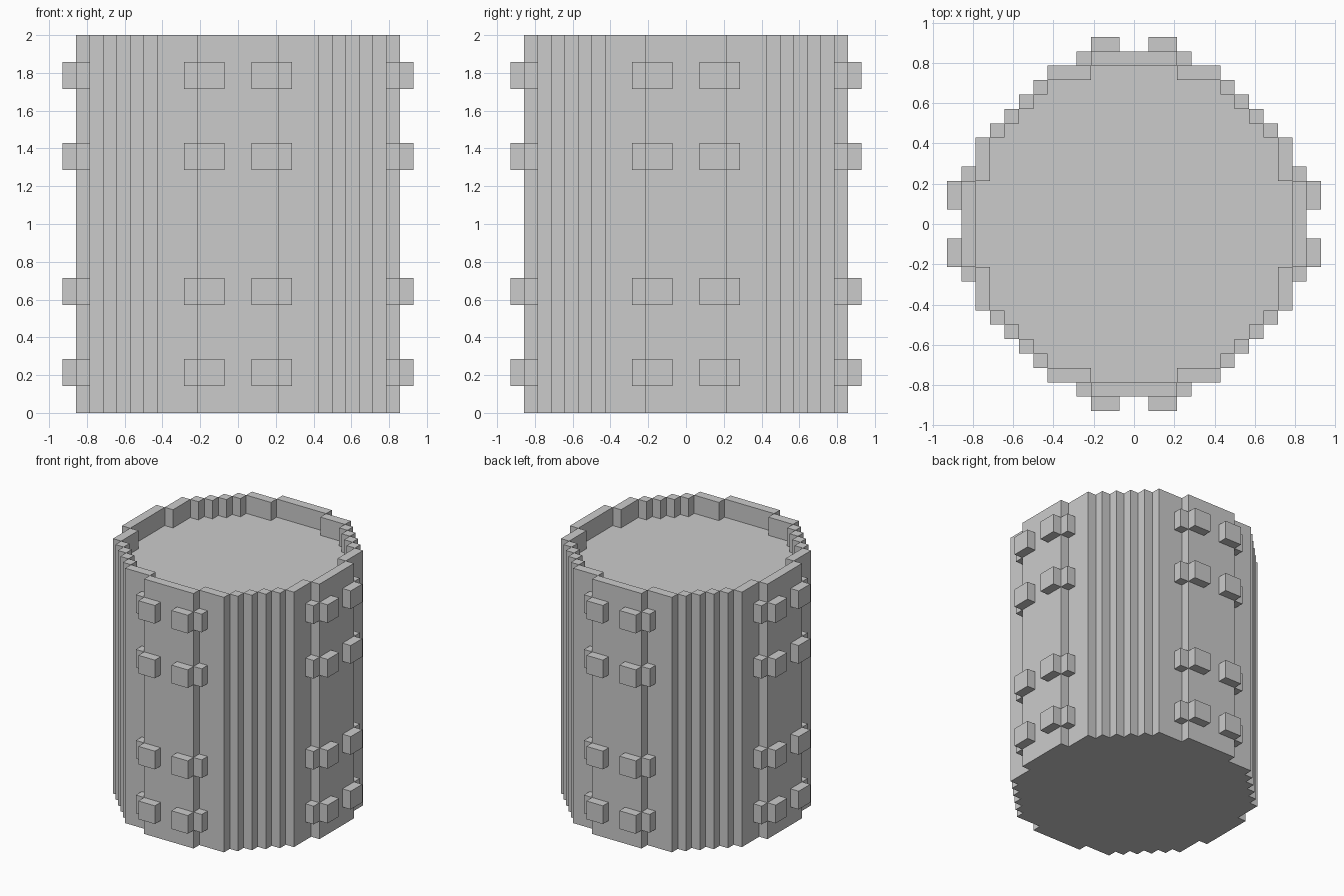
import bpy, bmesh

if "Cube" in bpy.data.objects:
    bpy.data.objects.remove(bpy.data.objects["Cube"])

U = 2 / 28          # grid step: the model is 28 steps tall
TOP, FLOOR = 28, 26


def make_object(name, bm):
    bmesh.ops.scale(bm, vec=(U, U, U), verts=bm.verts)
    mesh = bpy.data.meshes.new(name)
    bm.to_mesh(mesh)
    bm.free()
    obj = bpy.data.objects.new(name, mesh)
    bpy.context.collection.objects.link(obj)
    return obj


def turn(p, n):
    x, y = p
    for _ in range(n):
        x, y = y, -x
    return x, y


def face(bm, pts):
    bm.faces.new([bm.verts.new(p) for p in pts])


def sides(bm, loop, z0, z1, inward=False):
    for a, b in zip(loop, loop[1:] + loop[:1]):
        pts = [(*a, z0), (*a, z1), (*b, z1), (*b, z0)]
        face(bm, pts[::-1] if inward else pts)


# Stepped round plan: the points where inner and outer wall outlines meet
steps = [(3, 11), (6, 10), (7, 9), (8, 8), (9, 7), (10, 6), (11, 3)]
outer, inner, rim = [], [], []
for q in range(4):
    for a, b in zip(steps, steps[1:]):
        out_c, in_c = (b[0], a[1]), (a[0], b[1])
        outer += [turn(p, q) for p in (a, out_c)]
        inner += [turn(p, q) for p in (a, in_c)]
        rim.append([turn(p, q) for p in (a, out_c, b, in_c)])
    flat = [turn(p, q) for p in ((11, 3), (12, 3), (12, -3), (11, -3))]
    outer += flat[:3]
    inner.append(flat[0])
    rim.append(flat)

# Vessel: outer wall, base, rim, recessed top
bm = bmesh.new()
sides(bm, outer, 0, TOP)
sides(bm, inner, FLOOR, TOP, inward=True)
face(bm, [(*p, 0) for p in outer])
face(bm, [(*p, FLOOR) for p in reversed(inner)])
for r in rim:
    face(bm, [(*p, TOP) for p in reversed(r)])
make_object("vessel", bm)


def box(bm, x0, x1, y0, y1, z0, z1, q):
    corners = [turn(p, q) for p in ((x0, y0), (x0, y1), (x1, y1), (x1, y0))]
    sides(bm, corners, z0, z1)
    face(bm, [(*p, z0) for p in corners])
    face(bm, [(*p, z1) for p in reversed(corners)])


# Studs: a front block and a corner block, in pairs on each side
for z in (2, 8, 18, 24):
    bm = bmesh.new()
    for q in range(4):
        box(bm, 1, 3, 12, 13, z, z + 2, q)
        box(bm, -3, -1, 12, 13, z, z + 2, q)
        box(bm, 3, 4, 11, 12, z, z + 2, q)
        box(bm, -4, -3, 11, 12, z, z + 2, q)
    make_object("stud_ring", bm)
